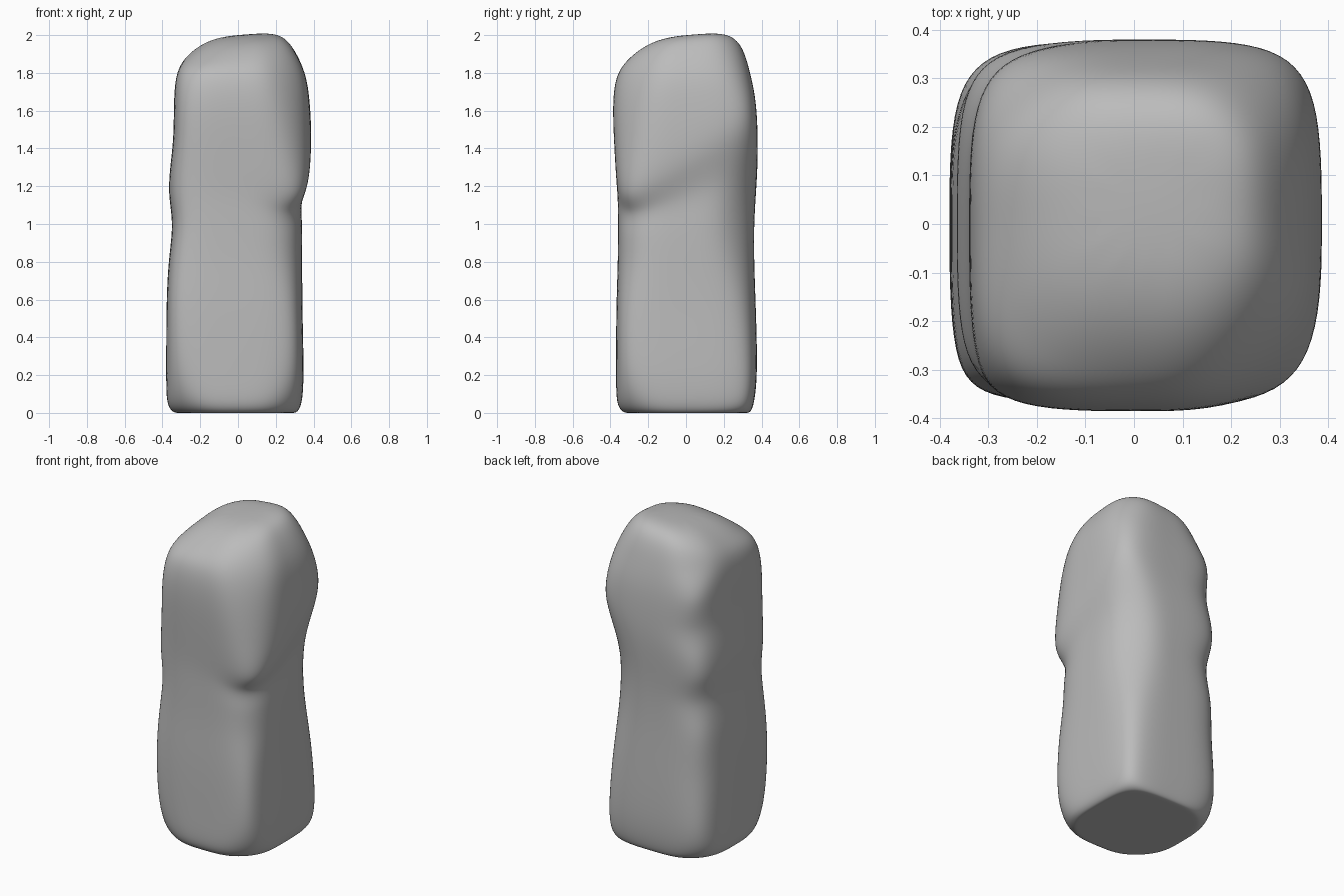
import bpy, bmesh, math

cube = bpy.data.objects.get("Cube")
if cube:
    bpy.data.objects.remove(cube, do_unlink=True)

# Cross-sections in hundredths: height, left, right, front, back,
# then corner cuts: front right, back right, back left, front left
SECTIONS = (
    (0, -34, 31, -33, 34, 14, 9, 14, 16),
    (4, -38, 34, -37, 36, 14, 7, 12, 16),
    (20, -38, 35, -37, 38, 8, 8, 9, 9),
    (55, -38, 34, -37, 37, 8, 10, 12, 7),
    (80, -37, 34, -36, 36, 12, 15, 9, 8),
    (100, -34, 34, -36, 36, 12, 17, 13, 8),
    (115, -37, 33, -36, 37, 14, 14, 9, 9),
    (130, -36, 38, -37, 38, 9, 10, 10, 9),
    (145, -34, 39, -38, 38, 13, 10, 14, 8),
    (165, -34, 38, -39, 37, 17, 11, 8, 9),
    (180, -33, 36, -37, 34, 19, 12, 15, 11),
    (191, -28, 29, -30, 30, 15, 12, 13, 11),
)


def outline(left, right, front, back, fr, br, bl, fl):
    """Rectangle with four cut corners and a midpoint on every side."""
    mx, my = (left + right) / 2, (front + back) / 2
    return [(mx, front), (right - fr, front), (right, front + fr),
            (right, my), (right, back - br), (right - br, back),
            (mx, back), (left + bl, back), (left, back - bl),
            (left, my), (left, front + fl), (left + fl, front)]


def ring(bm, points, height, tilt=0):
    """One loop of vertices; the ledge climbs backwards on the right face."""
    verts = []
    bump = math.exp(-((height - 1.3) / 0.3) ** 2)
    for px, py in points:
        x, y = px / 100, py / 100
        ledge = 1.5 * max(x, 0) * y * bump
        verts.append(bm.verts.new((x, y, height + ledge + tilt * (x + y))))
    return verts


def bridge(bm, lower, upper):
    count = len(lower)
    for i in range(count):
        j = (i + 1) % count
        bm.faces.new((lower[i], lower[j], upper[j], upper[i]))


def shrink(points, factor, shift=0):
    return [(x * factor + shift, y * factor + shift) for x, y in points]


bm = bmesh.new()
base = outline(*SECTIONS[0][1:])
crown = outline(*SECTIONS[-1][1:])

# Flat underside, sides, then the sloping crown
rings = [ring(bm, shrink(base, 0.5), 0), ring(bm, shrink(base, 0.93), 0)]
for height, *shape in SECTIONS:
    tilt = 0.1 if height > 185 else 0
    rings.append(ring(bm, outline(*shape), height / 100, tilt))
rings.append(ring(bm, shrink(crown, 0.7, 2), 1.975, 0.1))
rings.append(ring(bm, shrink(crown, 0.3, 3), 1.995, 0.06))
for lower, upper in zip(rings, rings[1:]):
    bridge(bm, lower, upper)
bm.faces.new(rings[0][::-1])
bm.faces.new(rings[-1])

mesh = bpy.data.meshes.new("stone_pillar")
bm.to_mesh(mesh)
bm.free()
pillar = bpy.data.objects.new("stone_pillar", mesh)
bpy.context.collection.objects.link(pillar)

# Plain grey stone
stone = bpy.data.materials.new("grey stone")
stone.use_nodes = True
grey = (0.5, 0.5, 0.5, 1)
stone.diffuse_color = grey
shader = stone.node_tree.nodes["Principled BSDF"]
shader.inputs["Base Color"].default_value = grey
shader.inputs["Roughness"].default_value = 0.9
mesh.materials.append(stone)

# Soft weathered surface
smooth = pillar.modifiers.new("weathering", "SUBSURF")
smooth.levels = smooth.render_levels = 3
mesh.shade_smooth()
